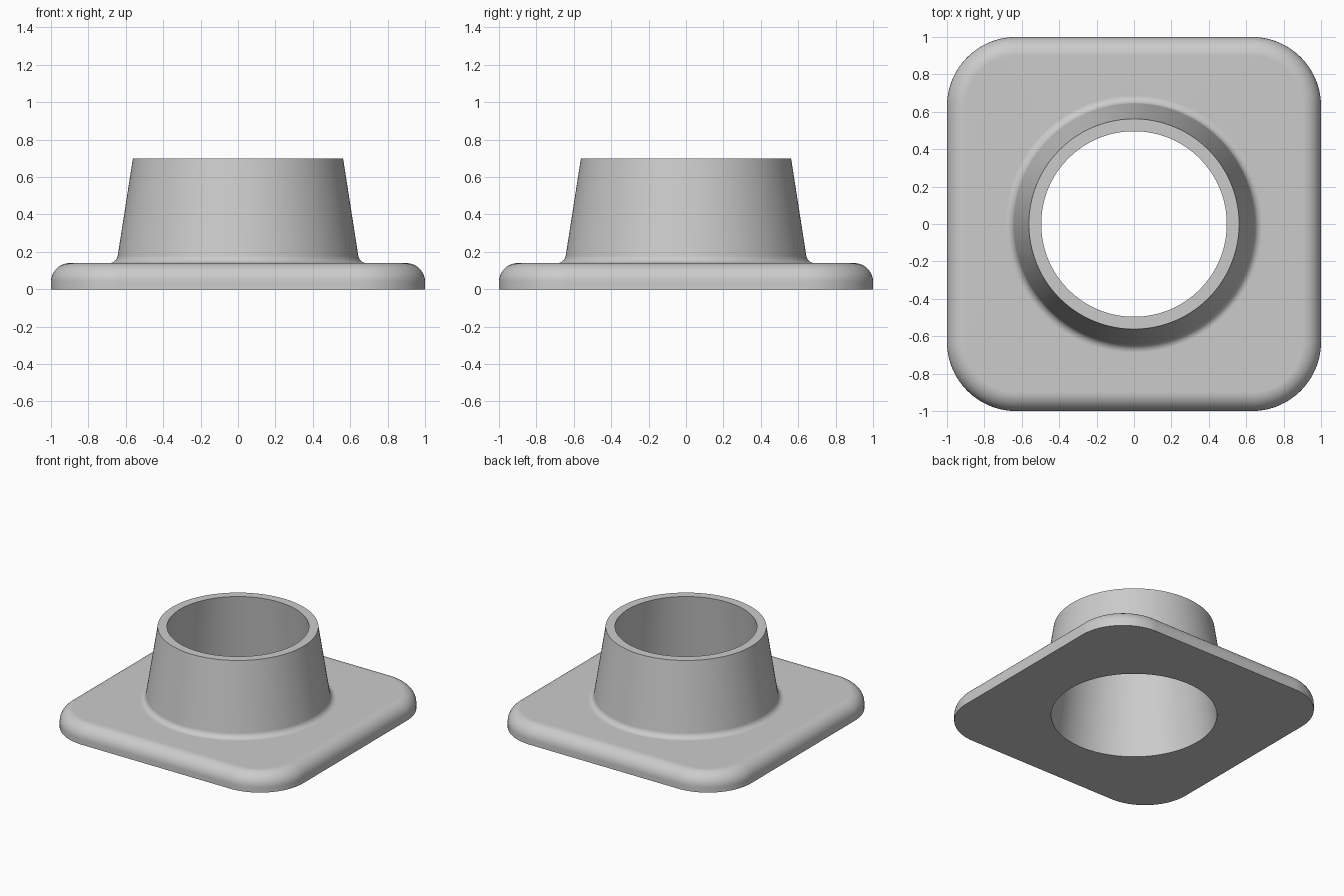
import bpy, bmesh
from math import sin, cos, pi, radians

cube = bpy.data.objects.get("Cube")
if cube:
    bpy.data.objects.remove(cube, do_unlink=True)

QUARTER = 32                    # points per quarter turn
HALF, CORNER = 1.0, 0.37        # plate half width and corner radius
PLATE_TOP, EDGE = 0.14, 0.1     # plate thickness and rounded top edge
FILLET = 0.045                  # blend between plate and collar
HEIGHT = 0.7
core = HALF - CORNER


def ring(bm, offset, radius, z):
    """Rounded square of four arcs; an offset of zero gives a circle."""
    verts = []
    for i in range(4 * QUARTER):
        a = (i + 0.5) / QUARTER * pi / 2
        sx = 1 if cos(a) > 0 else -1
        sy = 1 if sin(a) > 0 else -1
        verts.append(bm.verts.new((sx * offset + radius * cos(a),
                                   sy * offset + radius * sin(a), z)))
    return verts


# Cross-section as (arc offset, radius, height), from the bottom of the bore outwards
section = [(0, 0.58, 0), (core, CORNER, 0)]

# Rounded top edge of the plate
for i in range(11):
    a = i / 10 * pi / 2
    section.append((core, CORNER - EDGE + EDGE * cos(a),
                    PLATE_TOP - EDGE + EDGE * sin(a)))

# Fillet up into the tapered collar
lean = radians(8.8)
foot = 0.688
for i in range(9):
    a = i / 8 * (pi / 2 - lean)
    section.append((0, foot - FILLET * sin(a), PLATE_TOP + FILLET * (1 - cos(a))))

# Collar rim
section += [(0, 0.562, HEIGHT), (0, 0.496, HEIGHT)]

# Skin the closed section
bm = bmesh.new()
rings = [ring(bm, *s) for s in section]
count = 4 * QUARTER
for k, lower in enumerate(rings):
    upper = rings[(k + 1) % len(rings)]
    for i in range(count):
        j = (i + 1) % count
        bm.faces.new((lower[i], lower[j], upper[j], upper[i]))
bmesh.ops.recalc_face_normals(bm, faces=bm.faces)

mesh = bpy.data.meshes.new("flanged_collar")
bm.to_mesh(mesh)
bm.free()
collar = bpy.data.objects.new("flanged_collar", mesh)
bpy.context.collection.objects.link(collar)

# Plain grey finish
grey = bpy.data.materials.new("plain grey")
grey.use_nodes = True
colour = (0.6, 0.6, 0.6, 1)
grey.diffuse_color = colour
grey.node_tree.nodes["Principled BSDF"].inputs["Base Color"].default_value = colour
mesh.materials.append(grey)

# Smooth curves, crisp rims, clean flat areas
bpy.ops.object.select_all(action="DESELECT")
collar.select_set(True)
bpy.context.view_layer.objects.active = collar
bpy.ops.object.shade_smooth_by_angle(angle=radians(35))
weighted = collar.modifiers.new("weighted normals", "WEIGHTED_NORMAL")
weighted.keep_sharp = True
